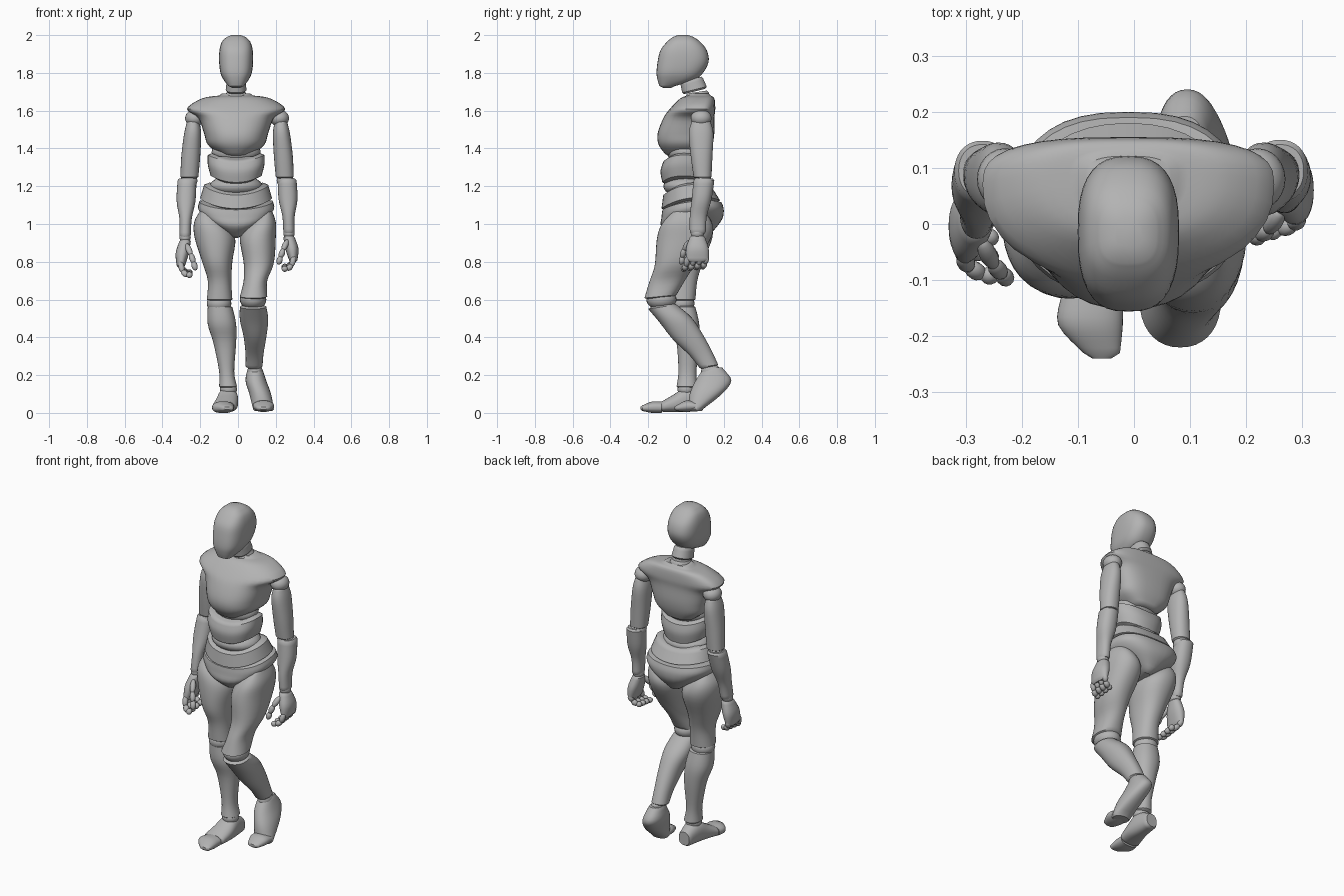
import bpy
import bmesh
from math import sin, cos, tau, radians, copysign
from mathutils import Vector, Matrix

cube = bpy.data.objects.get("Cube")
if cube:
    bpy.data.objects.remove(cube)

grey = bpy.data.materials.new("matte grey")
grey.use_nodes = True
grey.diffuse_color = (.45, .45, .45, 1)
grey.node_tree.nodes["Principled BSDF"].inputs["Base Color"].default_value = grey.diffuse_color

MIDLINE = -.01
parts = []


def unposed(point):
    return point


def right_arm_pose(point):
    """Mirror a left arm point and swing the forearm slightly forward."""
    swing = max(0, 1.24 - point.z)
    return Vector((-point.x + MIDLINE, point.y - swing / 6, point.z - swing / 15))


def finish(name, bm, pose=unposed):
    """Turn the mesh being built into a posed, grey object."""
    for vertex in bm.verts:
        vertex.co = pose(vertex.co.copy())
    bmesh.ops.recalc_face_normals(bm, faces=bm.faces)
    mesh = bpy.data.meshes.new(name)
    bm.to_mesh(mesh)
    bm.free()
    mesh.materials.append(grey)
    obj = bpy.data.objects.new(name, mesh)
    bpy.context.collection.objects.link(obj)
    parts.append(obj)


def smooth_sections(sections, steps=4):
    """Pass a smooth curve through the given sections."""
    padded = [sections[0], *sections, sections[-1]]
    result = []
    for before, start, end, after in zip(padded, padded[1:], padded[2:], padded[3:]):
        for step in range(steps):
            t = step / steps
            result.append([
                q + t / 2 * (r - p + t * (2 * p - 5 * q + 4 * r - s + t * (3 * (q - r) + s - p)))
                for p, q, r, s in zip(before, start, end, after)])
    return result + [list(sections[-1])]


def rounded_rim(section, neighbour, inset, depth=.01):
    """Return a slightly smaller section just beyond an end section."""
    height, x_low, x_high, y_low, y_high = section
    dx, dy = (x_high - x_low) * inset / 2, (y_high - y_low) * inset / 2
    beyond = height + copysign(depth, height - neighbour[0])
    return [beyond, x_low + dx, x_high - dx, y_low + dy, y_high - dy]


def loft(name, sections, power=2.2, back_power=2.2, wide=.5, bow=0, tilt=0,
         along_y=False, pose=unposed, inset=.15, segments=36):
    """Skin sections given as (height, x low, x high, y low, y high)."""
    rings = smooth_sections(sections)
    rings = [rounded_rim(rings[0], rings[1], inset), *rings, rounded_rim(rings[-1], rings[-2], inset)]
    bm = bmesh.new()
    loops = []
    for height, x_low, x_high, y_low, y_high in rings:
        centre_x, radius_x = (x_low + x_high) / 2, (x_high - x_low) / 2
        centre_y = y_low + (y_high - y_low) * wide
        loop = []
        for i in range(segments):
            c, s = cos(tau * i / segments), sin(tau * i / segments)
            exponent, edge = (2 / back_power, y_high) if s > 0 else (2 / power, y_low)
            across = copysign(abs(c) ** exponent, c)
            x = centre_x + radius_x * across
            y = centre_y + abs(s) ** exponent * (edge - centre_y)
            z = height + bow * across * across + tilt * y
            loop.append(bm.verts.new((x, z, y) if along_y else (x, y, z)))
        loops.append(loop)
    for low, high in zip(loops, loops[1:]):
        for i in range(segments):
            j = (i + 1) % segments
            bm.faces.new((low[i], low[j], high[j], high[i]))
    bm.faces.new(loops[0])
    bm.faces.new(loops[-1])
    finish(name, bm, pose)


def body_loft(name, sections, **options):
    """Loft along the midline from (height, half width, front, back)."""
    loft(name, [(height, MIDLINE - half, MIDLINE + half, front, back)
                for height, half, front, back in sections], **options)


def ball(name, centre, size, pose=unposed):
    """An ellipsoid joint."""
    bm = bmesh.new()
    bmesh.ops.create_uvsphere(bm, u_segments=24, v_segments=14, radius=1,
                              matrix=Matrix.LocRotScale(Vector(centre), None, Vector(size)))
    finish(name, bm, pose)


def finger(name, joints, pose, radius=.016):
    """A chain of rounded segments through the joints."""
    bm = bmesh.new()
    for start, end in zip(joints, joints[1:]):
        start, end = Vector(start), Vector(end)
        turn = (end - start).to_track_quat("Z", "Y")
        size = Vector((radius, radius, (end - start).length * .65))
        bmesh.ops.create_uvsphere(bm, u_segments=12, v_segments=8, radius=1,
                                  matrix=Matrix.LocRotScale((start + end) / 2, turn, size))
    finish(name, bm, pose)


# Head and neck
body_loft("head", [
    (1.99, .05, -.07, .04), (1.965, .075, -.1, .075), (1.92, .088, -.135, .11), (1.86, .09, -.15, .12),
    (1.8, .083, -.156, .09), (1.76, .064, -.15, .04), (1.73, .04, -.14, -.06)],
    power=2.8, back_power=2.6, inset=.5)
body_loft("upper_neck", [(1.75, .05, -.03, .09), (1.7, .055, -.02, .11)], tilt=.25)
body_loft("lower_neck", [(1.68, .055, 0, .12), (1.63, .07, 0, .13)], tilt=.15)

# Torso
body_loft("chest", [
    (1.68, .09, .01, .13), (1.665, .18, -.03, .15), (1.61, .26, -.085, .155), (1.56, .2, -.12, .15),
    (1.48, .17, -.15, .15), (1.42, .15, -.145, .14), (1.37, .09, -.11, .12)],
    power=2.4, back_power=2.8, wide=.65)
ball("upper_waist_core", (MIDLINE, 0, 1.38), (.13, .1, .07))
body_loft("abdomen", [(1.33, .15, -.12, .11), (1.28, .15, -.135, .12), (1.22, .135, -.125, .11)],
          bow=.035, power=2.5)
ball("lower_waist_core", (MIDLINE, 0, 1.2), (.14, .12, .06))
body_loft("waist_belt", [(1.17, .17, -.12, .14), (1.1, .19, -.13, .18)], bow=.035, tilt=.14)
body_loft("pelvis", [
    (1.09, .195, -.125, .19), (1.05, .2, -.13, .2), (1, .155, -.13, .19), (.94, .06, -.07, .14)],
    bow=.025, tilt=.12, power=2.4, back_power=2.5, inset=.3)

# Bent left leg
loft("left_thigh", [
    (1.07, .12, .18, -.07, .08), (1.01, .05, .2, -.13, .13), (.93, .01, .2, -.155, .14),
    (.8, .03, .19, -.165, .06), (.71, .03, .155, -.195, 0), (.63, .01, .155, -.22, -.05)],
    tilt=.1, inset=.25)
ball("left_knee", (.08, -.13, .6), (.07, .08, .055))
loft("left_shin", [
    (.58, .01, .15, -.2, -.05), (.5, .01, .16, -.14, .03), (.4, .03, .15, -.07, .09),
    (.3, .04, .135, .02, .14), (.23, .04, .13, .07, .17)], tilt=.15, inset=.25)
ball("left_ankle", (.09, .13, .22), (.04, .05, .045))
loft("left_foot", [
    (.23, .05, .13, .09, .2), (.17, .04, .15, .05, .24), (.1, .06, .175, .02, .19), (.02, .08, .19, .01, .09)])
loft("left_toes", [(.05, .08, .19, .01, .06), (0, .08, .19, .005, .065), (-.05, .1, .17, .01, .04)],
     along_y=True, inset=.5)

# Straight right leg
loft("right_thigh", [
    (1.07, -.2, -.14, -.06, .08), (1.01, -.232, -.07, -.11, .13), (.93, -.23, -.015, -.13, .14),
    (.8, -.19, -.03, -.13, .09), (.7, -.16, -.035, -.1, .06), (.6, -.165, -.03, -.09, .05)], inset=.25)
ball("right_knee", (-.1, -.02, .58), (.065, .065, .055))
loft("right_shin", [
    (.56, -.16, -.03, -.08, .05), (.47, -.16, -.01, -.08, .07), (.37, -.13, -.01, -.05, .07),
    (.22, -.1, -.02, -.04, .055), (.14, -.1, -.005, -.05, .06)], inset=.25)
ball("right_ankle", (-.05, 0, .125), (.045, .045, .04))
loft("right_foot", [
    (.08, -.09, -.01, .01, .1), (0, -.105, 0, .005, .135), (-.06, -.12, 0, .005, .1),
    (-.12, -.135, -.01, .005, .065)], along_y=True, power=2.6)
loft("right_toes", [
    (-.13, -.13, -.02, 0, .06), (-.18, -.135, -.02, 0, .06), (-.23, -.09, -.025, .01, .04)],
    along_y=True, power=2.6, inset=.5)

# Arms and hands, the right one mirrored with its own swing
for side, pose in (("left", unposed), ("right", right_arm_pose)):
    ball(side + "_shoulder", (.22, .08, 1.56), (.05, .055, .045), pose)
    loft(side + "_upper_arm", [
        (1.54, .195, .26, .03, .13), (1.48, .185, .275, .015, .145), (1.36, .19, .29, .025, .14),
        (1.25, .2, .295, .04, .135)], pose=pose, inset=.25)
    ball(side + "_elbow", (.25, .09, 1.23), (.045, .045, .04), pose)
    loft(side + "_forearm", [
        (1.23, .21, .31, .04, .15), (1.13, .215, .315, .03, .135), (1.04, .235, .3, .02, .11),
        (.96, .24, .3, .02, .105)], pose=pose)
    ball(side + "_wrist", (.27, .06, .95), (.03, .035, .03), pose)
    loft(side + "_palm", [
        (.93, .24, .3, .02, .1), (.87, .25, .32, 0, .12), (.81, .27, .315, 0, .12)], pose=pose, inset=.3)
    for i, label in enumerate(("index", "middle", "ring", "little")):
        y = .01 + i / 30
        lift = i / 250
        finger(f"{side}_{label}_finger", [
            (.295, y, .825), (.285, y - .01, .78 + lift), (.26, y - .02, .76 + lift),
            (.235, y - .025, .765 + lift)], pose)
    finger(side + "_thumb", [
        (.26, .02, .91), (.24, -.01, .865), (.225, -.02, .825), (.215, -.025, .79)], pose)

# Smooth shading with sharp rims
bpy.ops.object.select_all(action="DESELECT")
for obj in parts:
    obj.select_set(True)
bpy.context.view_layer.objects.active = parts[0]
bpy.ops.object.shade_smooth_by_angle(angle=radians(40))
